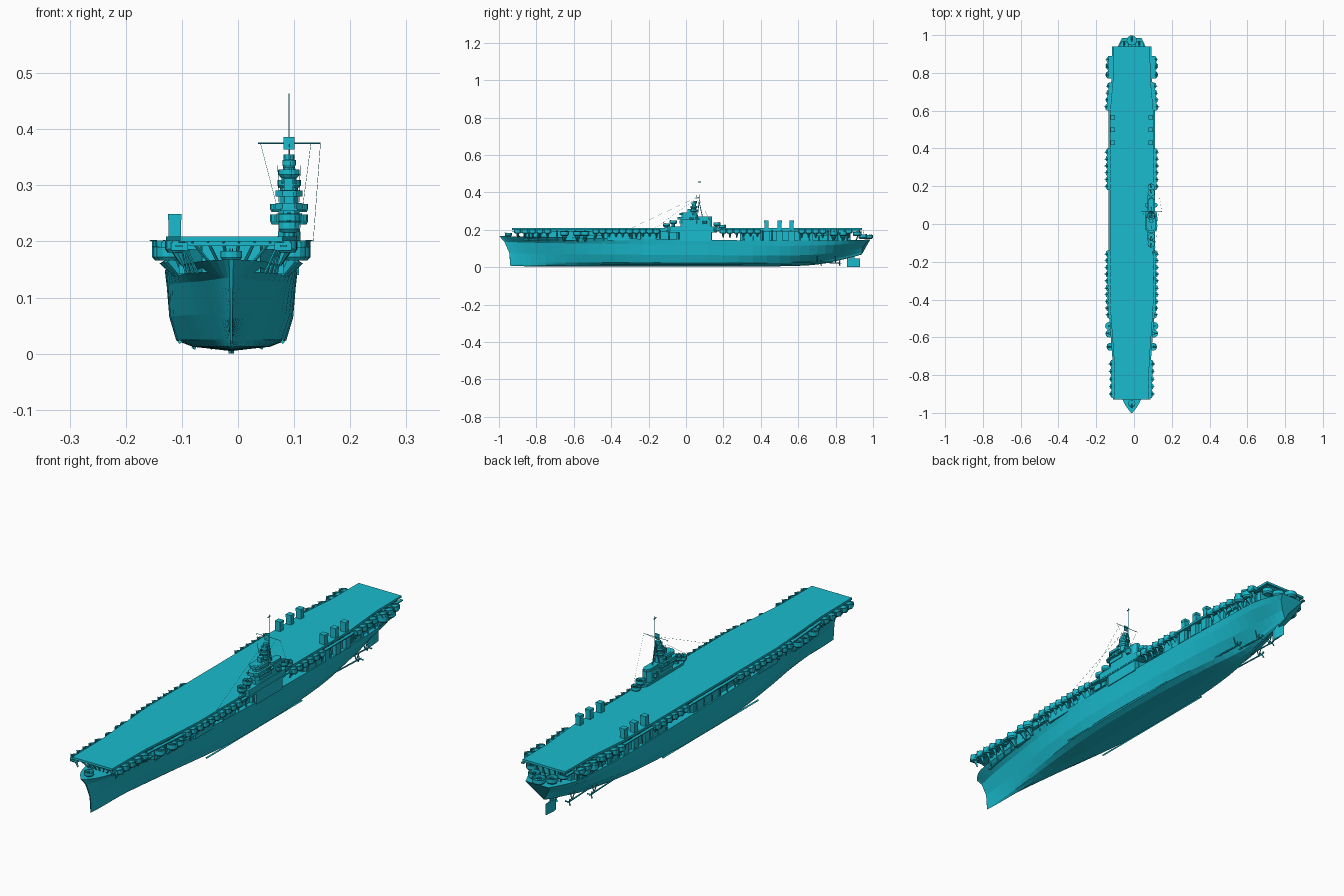
import bpy, bmesh, math
from mathutils import Vector, Matrix

if "Cube" in bpy.data.objects:
    bpy.data.objects.remove(bpy.data.objects["Cube"])

CX = -0.012          # hull centreline
ISL = 0.091          # island centreline
parts = {}
mat = bpy.data.materials.new("turquoise")
mat.diffuse_color = (0.01, 0.50, 0.62, 1)
mat.use_nodes = True
mat.node_tree.nodes["Principled BSDF"].inputs["Base Color"].default_value = mat.diffuse_color


def bm_of(name):
    return parts.setdefault(name, bmesh.new())


def box(name, x0, x1, y0, y1, z0, z1):
    m = Matrix.Translation(((x0+x1)/2, (y0+y1)/2, (z0+z1)/2)) @ Matrix.Diagonal((abs(x1-x0), abs(y1-y0), abs(z1-z0), 1))
    bmesh.ops.create_cube(bm_of(name), size=1, matrix=m)


def rod(name, a, b, r, n=6, r2=None):
    a, b = Vector(a), Vector(b)
    m = Matrix.Translation((a+b)/2) @ (b-a).to_track_quat('Z', 'Y').to_matrix().to_4x4()
    bmesh.ops.create_cone(bm_of(name), cap_ends=True, segments=n, radius1=r,
                          radius2=r if r2 is None else r2, depth=(b-a).length, matrix=m)


def loft(name, rings, caps=True):
    bm = bm_of(name)
    vs = [[bm.verts.new(p) for p in ring] for ring in rings]
    n = len(vs[0])
    for a, b in zip(vs, vs[1:]):
        for i in range(n):
            bm.faces.new((a[i], a[(i+1) % n], b[(i+1) % n], b[i]))
    if caps:
        bm.faces.new(vs[0][::-1])
        bm.faces.new(vs[-1])


def prism(name, half, z0, z1, cx=CX):
    # half: (y, half width) outline mirrored over the centreline
    out = [(cx+w, y) for y, w in half] + [(cx-w, y) for y, w in reversed(half)]
    loft(name, [[(x, y, z) for x, y in out] for z in (z0, z1)])


def tub(name, x, y, z, r, h, n=10, sy=1.0):
    # open gun tub with thin bulwark
    prof = [(r*.75, -.006), (r, 0), (r, h), (r-.0025, h), (r-.0025, .002)]
    loft(name, [[(x+q*math.cos(2*math.pi*i/n), y+sy*q*math.sin(2*math.pi*i/n), z+k) for i in range(n)]
                for q, k in prof])


def gun(x, y, z, dx, dy=0, k=1):
    # mount with twin barrels
    box("guns", x-.004*k, x+.004*k, y-.004*k, y+.004*k, z, z+.010*k)
    for o in (-.002*k, .002*k):
        px, py = x+o*(dy != 0), y+o*(dx != 0)
        rod("guns", (px, py, z+.009*k), (px+.018*k*dx, py+.018*k*dy, z+.014*k), .0009*k, 5)


def lerp_table(table, y):
    for (a, u), (b, v) in zip(table, table[1:]):
        if a <= y <= b:
            return u+(v-u)*(y-a)/(b-a)
    return table[-1][1]


# hull: stations (y keel, y deck, z keel, z deck, half widths bilge/mid/upper/deck)
ST = [(-.94, -1.0, .008, .168, .002, .002, .003, .004),
      (-.86, -.92, .005, .165, .006, .013, .024, .052),
      (-.70, -.74, .005, .160, .022, .037, .054, .080),
      (-.45, -.45, .005, .156, .062, .080, .092, .106),
      (-.15, -.15, .005, .150, .095, .108, .113, .117),
      (.20, .20, .005, .145, .094, .108, .114, .118),
      (.50, .50, .005, .142, .070, .098, .112, .116),
      (.70, .71, .014, .142, .032, .074, .102, .110),
      (.85, .87, .044, .144, .014, .042, .086, .098),
      (.94, .985, .068, .148, .006, .018, .042, .052)]
rings = []
for i in range(len(ST)-1):
    p0, p1, p2, p3 = (ST[min(max(j, 0), len(ST)-1)] for j in (i-1, i, i+1, i+2))
    for s in range(4 if i < len(ST)-2 else 5):
        t = s/4
        yl, yt, zk, zd, wb, wm, wu, wt = (
            .5*(2*b+(c-a)*t+(2*a-5*b+4*c-d)*t*t+(3*b-a-3*c+d)*t**3) for a, b, c, d in zip(p0, p1, p2, p3))
        lev = [(0, .0), (.05, wb*.7), (.13, wb), (.42, wm), (.8, wu), (1, wt)]
        pts = [(w, yl+(yt-yl)*f**3, zk+(zd-zk)*f) for f, w in lev]
        rings.append([(CX-w, y, z) for w, y, z in reversed(pts)] + [(CX+w, y, z) for w, y, z in pts[1:]])
loft("hull", rings)

# bilge keels, rudder, shafts and propellers
for s in (-1, 1):
    rod("bilge_keels", (CX+s*.092, -.32, .021), (CX+s*.092, .3, .021), .004, 4)
    for off, y in ((.03, .82), (.06, .72)):
        x = CX+s*off
        rod("propeller_shafts", (x, y-.2, .03), (x, y, .022), .003, 8)
        rod("propeller_shafts", (x, y-.02, .023), (CX+s*(off-.012), y-.02, .06), .0022, 5)
        rod("propeller_shafts", (x, y-.02, .023), (x+s*.012, y-.02, .06), .0022, 5)
        rod("propellers", (x, y-.005, .022), (x, y+.012, .022), .004, 8, .001)
        for k in range(3):
            a = k*2*math.pi/3
            rod("propellers", (x, y, .022), (x+.015*math.cos(a), y+.003, .022+.015*math.sin(a)), .0015, 4, .004)
loft("rudder", [[(CX+w, y, z) for w, y in ((0, .86), (.005, .88), (0, .93), (-.005, .88))] for z in (0, .046)])
box("rudder", CX-.003, CX+.003, .88, .90, .04, .085)

# flight deck with edge lip
DECK = [(-.93, .091), (-.73, .093), (-.5, .110), (-.4, .116), (.58, .116), (.77, .099), (.94, .097)]
prism("flight_deck", DECK, .2, .209)
prism("deck_beams", [(y*.985, w-.008) for y, w in DECK], .192, .2)

# hangar in two blocks, leaving the open bay amidships
prism("hangar_forward", [(-.87, .052), (-.7, .074), (-.45, .095), (.14, .102)], .145, .195)
prism("hangar_aft", [(.29, .102), (.6, .102), (.8, .09), (.88, .08)], .138, .195)
for k in range(35):
    y = -.84+k*.05
    w = lerp_table(DECK, y)-.006
    hw = lerp_table([(s[1], s[7]) for s in ST], y)-.004
    for s in (-1, 1):
        if not .15 < y < .28:
            rod("hangar_posts", (CX+s*hw, y, .143), (CX+s*w, y, .2), .0028, 4)
    box("deck_beams", CX-w, CX+w, y-.003, y+.003, .186, .194)
for s in (-1, 1):
    # boxed side rooms and shutters between the posts
    for y0, y1, w in ((-.66, -.56, .093), (-.42, -.30, .112), (-.24, -.16, .113), (-.05, .13, .112),
                      (.30, .40, .114), (.60, .68, .108), (.76, .86, .096)):
        box("side_rooms", CX+s*.07, CX+s*w, y0, y1, .142, .192)
    for y0, y1 in ((-.54, -.44), (-.14, -.07), (.69, .75)):
        box("side_rooms", CX+s*.07, CX+s*.106, y0, y1, .168, .192)

# columns and brackets under both deck overhangs
for x in (-.07, -.042, -.014, .014, .042, .07):
    rod("overhang_columns", (CX+x*.55, -.89, .162), (CX+x, -.915, .2), .003, 6)
    rod("overhang_columns", (CX+x*.8, .91, .145), (CX+x, .93, .2), .003, 6)

# gun galleries: rows of tubs along the deck edge (y start, y end, pitch, side outset, side)
for y0, y1, out in ((-.92, -.72, .008), (-.50, -.14, .006), (.18, .40, .006), (.60, .75, .012), (.77, .89, .020)):
    n = round((y1-y0)/.037)
    for s in (-1, 1):
        for i in range(n):
            y = y0+(i+.5)*(y1-y0)/n
            x = CX+s*(lerp_table(DECK, y)+out)
            tub("gun_tubs", x, y, .186, .017, .016, sy=1.1)
            gun(x+s*.003, y, .188, s)
            rod("sponson_brackets", (x-s*.014, y, .158), (x-s*.002, y, .184), .003, 4, .008)
        wa, wb = lerp_table(DECK, y0)+out, lerp_table(DECK, y1)+out
        loft("catwalks", [[(CX+s*(w-.022), y, .184), (CX+s*(w+.008), y, .184),
                           (CX+s*(w+.008), y, .198), (CX+s*(w-.022), y, .198)]
                          for y, w in ((y0, wa), (y1, wb))])
for s in (-1, 1):
    # thin walkway linking the galleries
    for (y0, w0), (y1, w1) in zip(DECK, DECK[1:]):
        loft("walkways", [[(CX+s*(w-.004), y, .190), (CX+s*(w+.008), y, .190),
                           (CX+s*(w+.008), y, .194), (CX+s*(w-.004), y, .194)]
                          for y, w in ((y0, w0), (y1, w1))])
    # larger lower sponsons
    for y, x in ((-.65, .112), (-.58, .118), (-.54, .120), (.84, .116), (.79, .118)):
        tub("large_tubs", CX+s*x, y, .172, .021, .018, 12)
        gun(CX+s*x, y, .174, s, 0, 1.2)
        rod("sponson_brackets", (CX+s*(x-.022), y, .140), (CX+s*(x-.004), y, .168), .005, 6, .014)
    # folding funnels in threes
    for y in (.43, .50, .565):
        x = CX+s*.101
        box("side_funnels", x-.011, x+.011, y-.011, y+.011, .190, .244)
        box("side_funnels", x-.012, x+.012, y-.012, y+.012, .238, .249)
        box("side_funnels", x-.012, x+.012+s*.006, y-.016, y+.016, .142, .192)
    # bow and stern tubs
    tub("large_tubs", CX+s*.040, .945, .158, .024, .016, 12)
    gun(CX+s*.040, .945, .16, 0, 1, 1.2)
    tub("large_tubs", CX+s*.072, .915, .172, .022, .016, 12)
    gun(CX+s*.072, .915, .174, s, 0, 1.2)
tub("large_tubs", CX, .972, .156, .027, .016, 12)
gun(CX, .97, .158, 0, 1, 1.3)
tub("large_tubs", CX, -.950, .171, .019, .012, 12)
gun(CX, -.955, .173, 0, -1)
rod("stern_flagstaff", (CX, .945, .17), (CX, .95, .20), .001)


# island: outline rows (y, half width), z range
def deckhouse(name, y0, y1, w, z0, z1, cut=.014):
    prism(name, [(y0, w*.5), (y0+cut, w), (y1-cut, w), (y1, w*.5)], z0, z1, ISL)


box("island_base", .07, .109, -.035, .135, .140, .21)
deckhouse("island_base", -.10, .165, .020, .185, .218)
deckhouse("island_house", -.03, .14, .019, .21, .262)
deckhouse("island_house", -.035, .07, .022, .235, .25)
deckhouse("bridge", -.045, .075, .030, .254, .258)
deckhouse("bridge", -.045, .065, .024, .258, .268)
deckhouse("bridge", -.025, .06, .017, .268, .292)
deckhouse("bridge", -.035, .05, .024, .280, .291)
deckhouse("funnel", .062, .138, .015, .255, .270)
for s in (-1, 1):
    tub("island_tubs", ISL+s*.023, .03, .258, .011, .009)
    tub("island_tubs", ISL+s*.021, .10, .236, .013, .012)
for y, z in ((-.105, .222), (-.068, .236), (.165, .226), (.195, .212)):
    tub("island_tubs", ISL, y, z, .019, .013, 12)
    gun(ISL, y, z+.002, 0, -1 if y < 0 else 1)
    rod("island_tubs", (ISL, y, .19), (ISL, y, z), .010, 8)

# foremast tower with platforms, director, mast and yard
rod("tower", (ISL, .038, .285), (ISL, .045, .345), .017, 8, .009)
for z, r in ((.300, .021), (.319, .019), (.336, .012)):
    tub("tower_platforms", ISL, .042, z, r, .009, 12)
box("director", ISL-.009, ISL+.009, .008, .026, .292, .312)
rod("director", (ISL-.014, .015, .305), (ISL+.014, .015, .305), .002, 8)
rod("director", (ISL, .05, .34), (ISL, .05, .355), .010, 8)
for dx, dy in ((0, .02), (-.014, -.01), (.014, -.01)):
    rod("tripod", (ISL+dx, .07+dy, .26), (ISL, .07, .352), .002)
rod("mast", (ISL, .072, .34), (ISL, .072, .464), .0014, 6, .0008)
box("mast", ISL-.001, ISL+.001, .064, .080, .453, .457)
rod("yard", (.036, .065, .375), (.147, .065, .375), .0011)
box("radar", ISL-.010, ISL+.010, .056, .059, .364, .386)
rod("radar", (ISL, .072, .372), (ISL, .057, .372), .0012)

# rigging and whip antennas
for a, b in (((.147, .065, .375), (.134, .15, .20)), ((.04, .065, .375), (.07, .03, .26)),
             ((ISL, .06, .375), (.105, -.30, .205)), ((.13, .065, .375), (.108, -.17, .205))):
    rod("rigging", a, b, .0004, 3)
for s in (-1, 1):
    rod("whip_antennas", (ISL+s*.018, .03, .27), (ISL+s*.02, .03, .335), .0005, 4)

for name, bm in parts.items():
    bmesh.ops.recalc_face_normals(bm, faces=bm.faces)
    me = bpy.data.meshes.new(name)
    bm.to_mesh(me)
    bm.free()
    me.materials.append(mat)
    bpy.context.collection.objects.link(bpy.data.objects.new(name, me))
